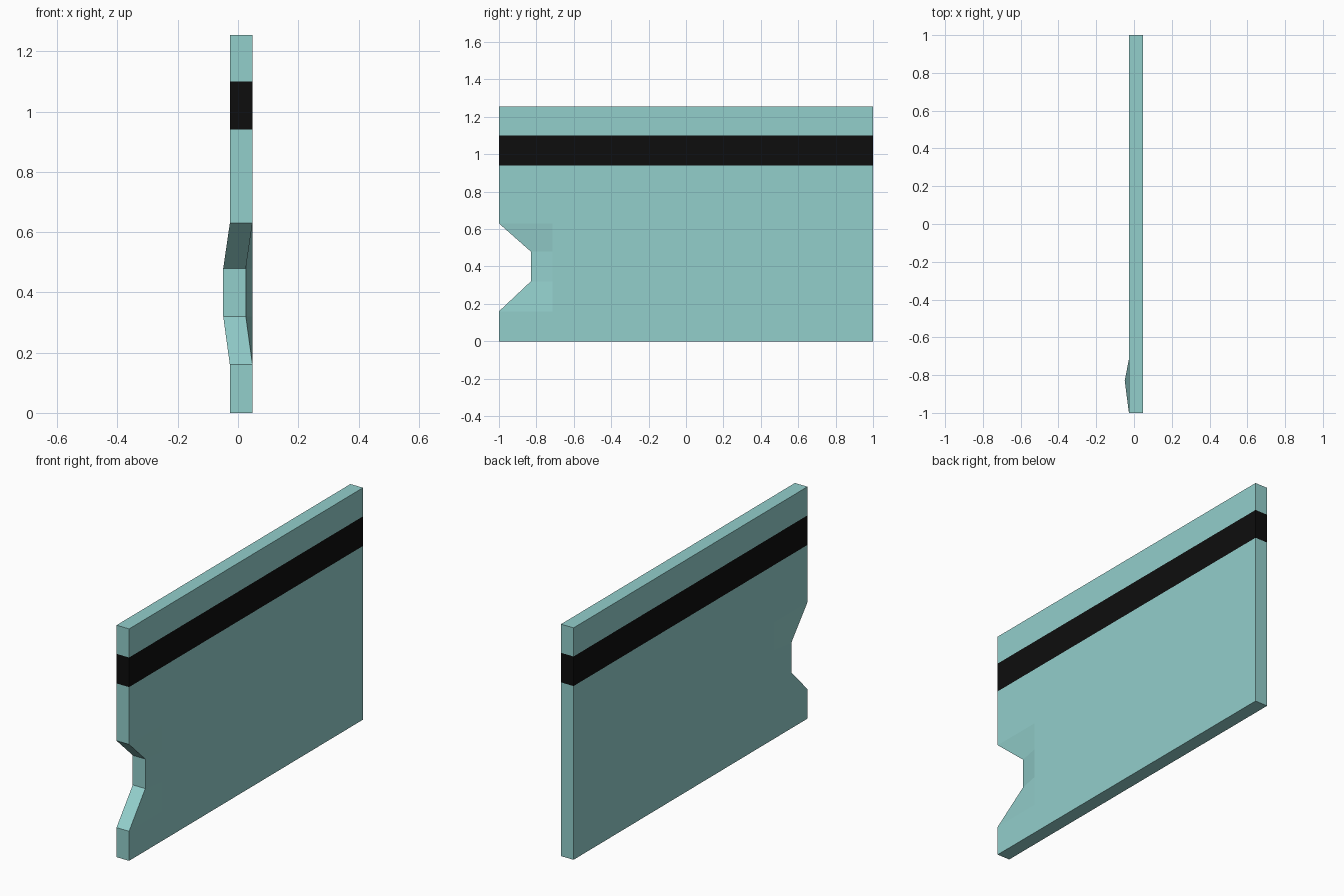
import bpy
import bmesh

cube = bpy.data.objects.get("Cube")
if cube:
    bpy.data.objects.remove(cube, do_unlink=True)


def make_material(name, colour):
    mat = bpy.data.materials.new(name)
    mat.use_nodes = True
    mat.diffuse_color = colour
    mat.node_tree.nodes["Principled BSDF"].inputs["Base Color"].default_value = colour
    return mat


teal = make_material("pale_teal", (0.29, 0.62, 0.60, 1))
black = make_material("stripe_black", (0.004, 0.004, 0.004, 1))

# Panel levels, and the front edge set back and bent sideways at the notch
LEVELS = [0, 0.16, 0.32, 0.48, 0.63, 0.94, 1.10, 1.255]
NOTCH_LEVELS = (2, 3)
RIGHT, LEFT, BEND = -0.027, 0.048, -0.022
FRONT, NOTCH, CREASE, BACK = -1, -0.83, -0.715, 1

bm = bmesh.new()


def ring(level):
    """Outline of the panel at one height, anticlockwise from above."""
    z = LEVELS[level]
    y, dx = (NOTCH, BEND) if level in NOTCH_LEVELS else (FRONT, 0)
    points = [(RIGHT + dx, y), (LEFT + dx, y), (LEFT, CREASE),
              (LEFT, BACK), (RIGHT, BACK), (RIGHT, CREASE)]
    return [bm.verts.new((px, py, z)) for px, py in points]


# Walls between successive outlines, then the caps
rings = [ring(i) for i in range(len(LEVELS))]
for low, high in zip(rings, rings[1:]):
    for i in range(len(low)):
        j = (i + 1) % len(low)
        bm.faces.new((low[i], low[j], high[j], high[i]))
bm.faces.new(reversed(rings[0]))
bm.faces.new(rings[-1])

# Stripe band around the upper part
for face in bm.faces:
    z = face.calc_center_median().z
    face.material_index = int(LEVELS[5] < z < LEVELS[6])
bmesh.ops.recalc_face_normals(bm, faces=bm.faces)

mesh = bpy.data.meshes.new("notched_panel")
bm.to_mesh(mesh)
bm.free()
mesh.materials.append(teal)
mesh.materials.append(black)
panel = bpy.data.objects.new("notched_panel", mesh)
bpy.context.collection.objects.link(panel)
